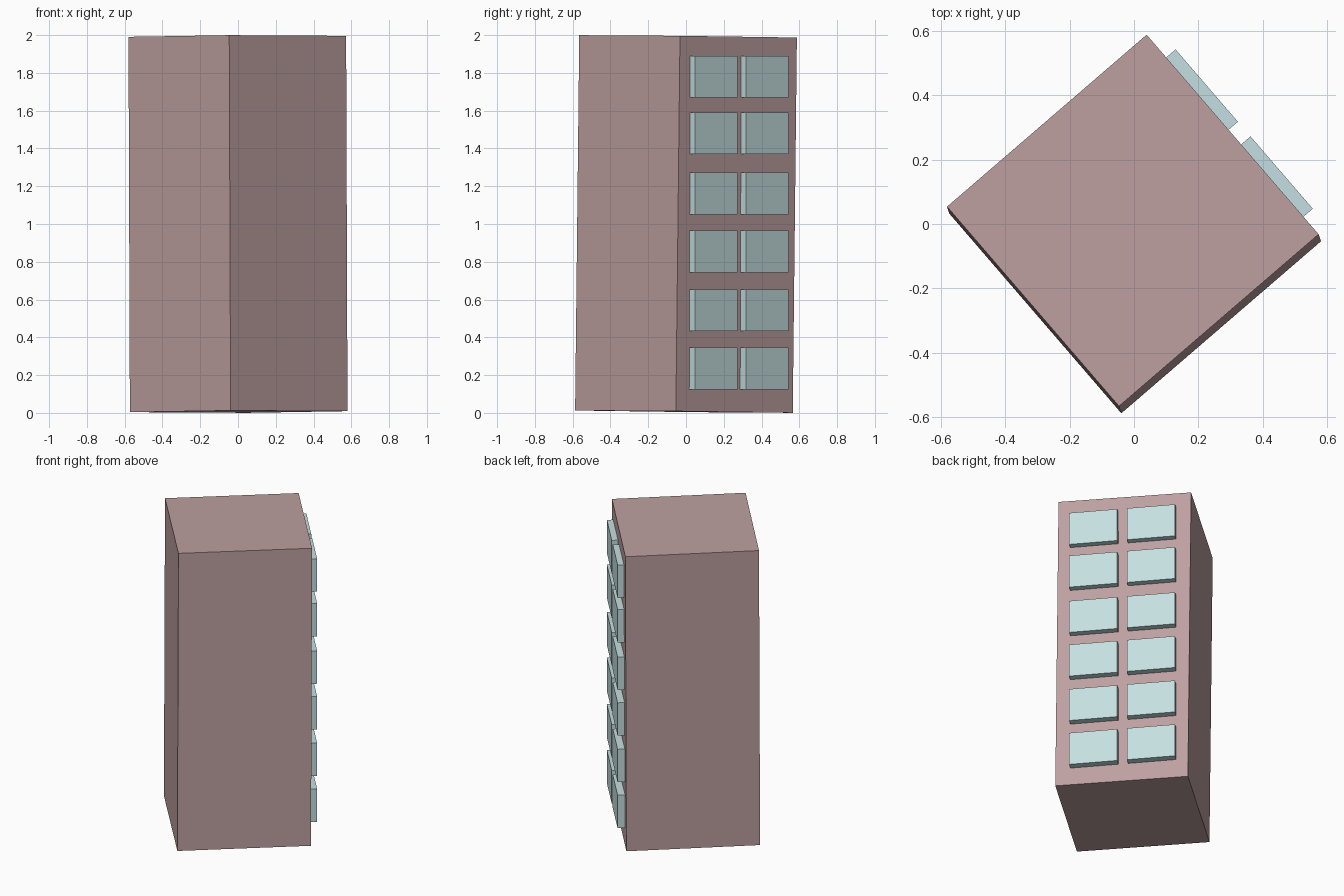
import bpy, math
from mathutils import Matrix, Euler

if "Cube" in bpy.data.objects:
    bpy.data.objects.remove(bpy.data.objects["Cube"])

YAW = Matrix.Rotation(math.radians(40.75), 4, 'Z')
LEAN = Euler((-0.011, -0.0037, 0)).to_matrix().to_4x4()  # slight lean of the tower


def material(name, color):
    m = bpy.data.materials.new(name)
    m.diffuse_color = color
    m.use_nodes = True
    m.node_tree.nodes["Principled BSDF"].inputs["Base Color"].default_value = m.diffuse_color
    return m


def box(name, size, matrix, mat):
    bpy.ops.mesh.primitive_cube_add(size=1)
    ob = bpy.context.object
    ob.name = name
    ob.data.transform(Matrix.Diagonal((*size, 1)))
    ob.matrix_world = matrix
    ob.data.materials.append(mat)
    return ob


wall = material("wall", (0.51, 0.35, 0.35, 1))
glass = material("glass", (0.56, 0.74, 0.75, 1))

# Tower block
box("tower", (0.817, 0.817, 1.987), Matrix.Translation((0, 0, 1)) @ LEAN @ YAW, wall)

# Two columns of raised windows on the back right face
ROWS = (0.235, 0.543, 0.855, 1.162, 1.48, 1.78)
for r, z in enumerate(ROWS):
    for c, y in enumerate((-0.178, 0.178)):
        box(f"window_{r + 1}_{c + 1}", (0.08, 0.296, 0.221),
            YAW @ Matrix.Translation((0.411, y, z)), glass)
